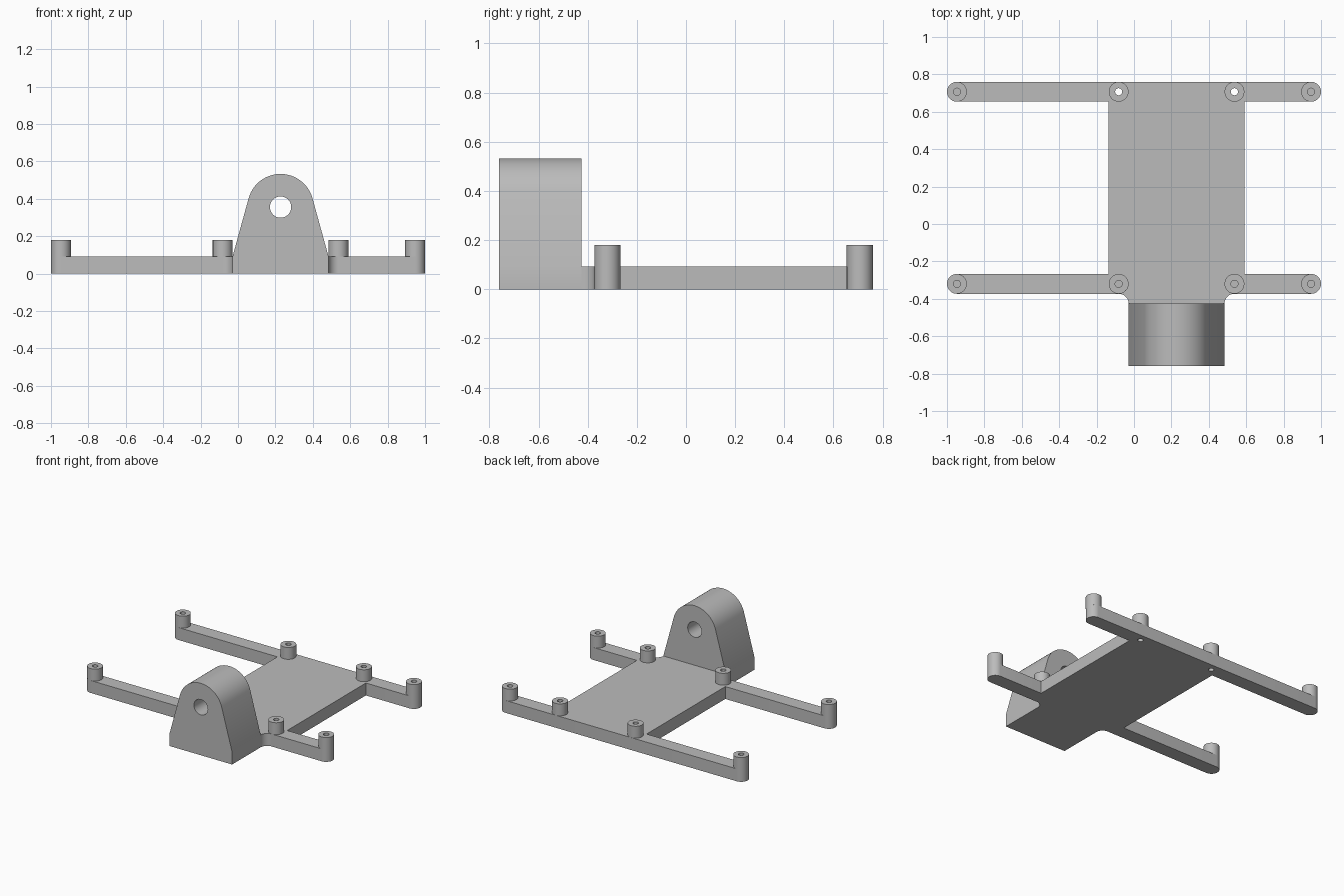
import bpy, bmesh
from math import sin, cos, radians, degrees, atan2, acos, hypot
from mathutils import Matrix

cube = bpy.data.objects.get("Cube")
if cube:
    bpy.data.objects.remove(cube)

grey = bpy.data.materials.new("light_grey")
grey.use_nodes = True
grey.diffuse_color = (0.5, 0.5, 0.5, 1)
grey.node_tree.nodes["Principled BSDF"].inputs["Base Color"].default_value = grey.diffuse_color

POST_R, HOLE_R = 0.053, 0.019
BASE_H, POST_TOP = 0.092, 0.18
OUTER_X, LEFT_X, RIGHT_X = 0.947, 0.537, -0.082
BACK_Y, FRONT_Y = 0.707, -0.32
NECK_Y, NOSE_Y = -0.426, -0.76
MID_X = (LEFT_X + RIGHT_X) / 2
HALF_W = (LEFT_X - RIGHT_X) / 2 - POST_R


def arc(x, y, r, start, end, steps=16):
    angles = [radians(start + (end - start) * i / steps) for i in range(steps + 1)]
    return [(x + r * cos(a), y + r * sin(a)) for a in angles]


def circle(x, y, r, steps=40):
    return arc(x, y, r, 0, 360, steps)[:-1]


def slab(name, loops, bottom, height, matrix=None):
    """Extrude an outline, with optional hole loops, upward."""
    bm = bmesh.new()
    edges = []
    for loop in loops:
        verts = [bm.verts.new((x, y, bottom)) for x, y in loop]
        edges += [bm.edges.new((a, b)) for a, b in zip(verts, verts[1:] + verts[:1])]
    bmesh.ops.triangle_fill(bm, edges=edges, use_beauty=True, normal=(0, 0, 1))
    result = bmesh.ops.extrude_face_region(bm, geom=bm.faces[:], use_keep_orig=True)
    top = [v for v in result["geom"] if isinstance(v, bmesh.types.BMVert)]
    bmesh.ops.translate(bm, verts=top, vec=(0, 0, height))
    bmesh.ops.recalc_face_normals(bm, faces=bm.faces[:])
    if matrix:
        bm.transform(matrix)
    mesh = bpy.data.meshes.new(name)
    bm.to_mesh(mesh)
    bm.free()
    mesh.materials.append(grey)
    obj = bpy.data.objects.new(name, mesh)
    bpy.context.collection.objects.link(obj)
    bpy.ops.object.select_all(action="DESELECT")
    obj.select_set(True)
    bpy.context.view_layer.objects.active = obj
    bpy.ops.object.shade_smooth_by_angle(angle=radians(30))
    return obj


# Base plate with four round-ended arms and a filleted neck
left_edge, right_edge = LEFT_X + POST_R, RIGHT_X - POST_R
outline = (
    arc(LEFT_X, NECK_Y, POST_R, 180, 90)
    + arc(OUTER_X, FRONT_Y, POST_R, -90, 90)
    + [(left_edge, FRONT_Y + POST_R), (left_edge, BACK_Y - POST_R)]
    + arc(OUTER_X, BACK_Y, POST_R, -90, 90)
    + arc(-OUTER_X, BACK_Y, POST_R, 90, 270)
    + [(right_edge, BACK_Y - POST_R), (right_edge, FRONT_Y + POST_R)]
    + arc(-OUTER_X, FRONT_Y, POST_R, 90, 270)
    + arc(RIGHT_X, NECK_Y, POST_R, 90, 0)
)
through_holes = [circle(x, BACK_Y, HOLE_R) for x in (LEFT_X, RIGHT_X)]
slab("base_plate", [outline] + through_holes, 0, BASE_H)

# Hollow standoff posts
columns = {"outer_left": OUTER_X, "inner_left": LEFT_X,
           "inner_right": RIGHT_X, "outer_right": -OUTER_X}
for row, y in (("front", FRONT_Y), ("back", BACK_Y)):
    for column, x in columns.items():
        slab(f"{row}_{column}_post", [circle(x, y, POST_R), circle(x, y, HOLE_R)],
             BASE_H, POST_TOP - BASE_H)

# Pivot bracket: sides run tangent into the rounded top
PIVOT_Z, TOP_R, BORE_R = 0.356, 0.177, 0.057
drop = BASE_H - PIVOT_Z
tangent = degrees(atan2(drop, HALF_W) + acos(TOP_R / hypot(HALF_W, drop)))
profile = ([(-HALF_W, BASE_H), (-HALF_W, 0), (HALF_W, 0), (HALF_W, BASE_H)]
           + arc(0, PIVOT_Z, TOP_R, tangent, 180 - tangent, 40))
upright = Matrix.Translation((MID_X, NECK_Y, 0)) @ Matrix.Rotation(radians(90), 4, "X")
slab("pivot_bracket", [profile, circle(0, PIVOT_Z, BORE_R)], 0, NECK_Y - NOSE_Y, upright)
